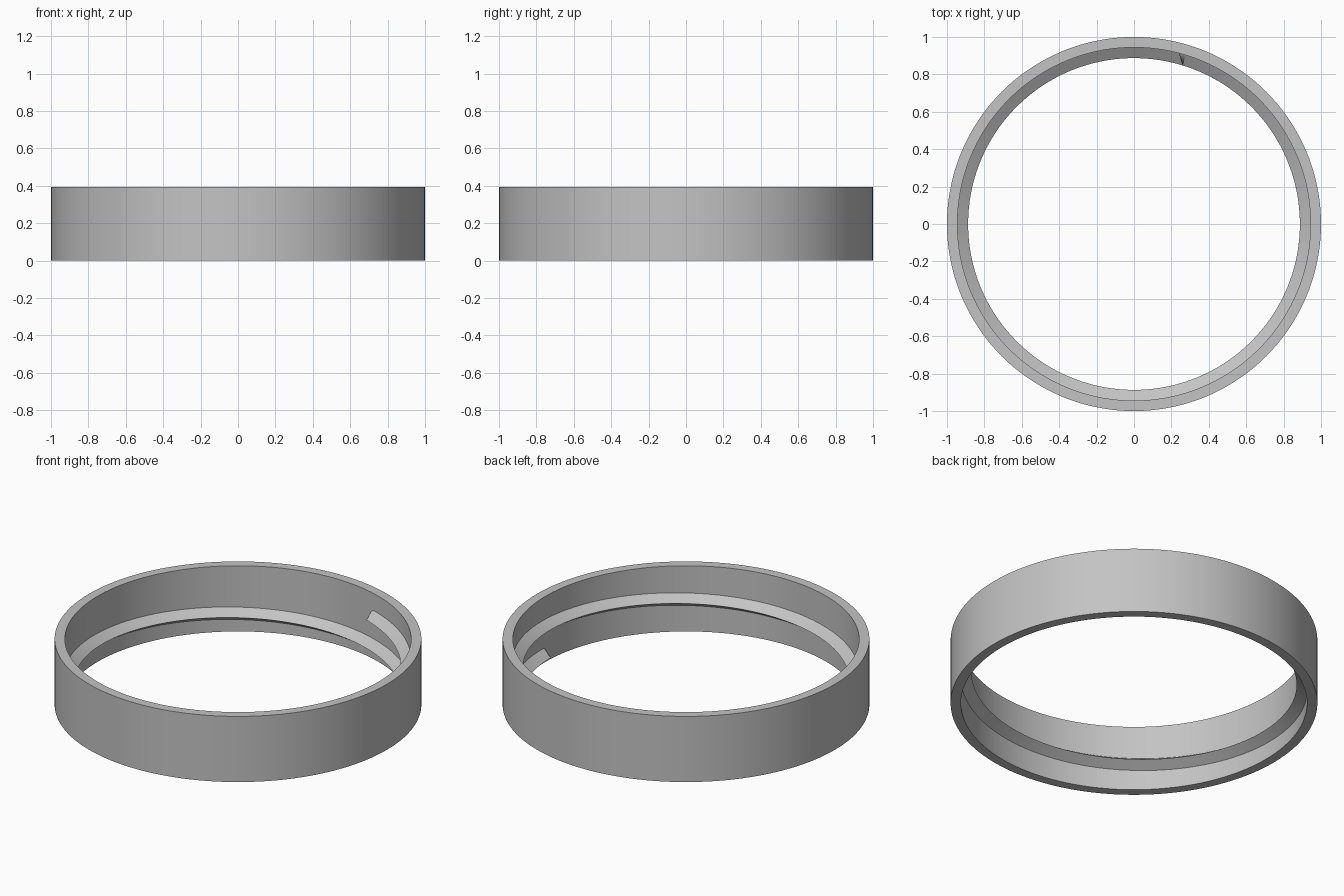
import bpy, bmesh, math
from mathutils import Matrix, Vector

if "Cube" in bpy.data.objects:
    bpy.data.objects.remove(bpy.data.objects["Cube"])

HEIGHT, R_OUT, R_WALL, R_CREST = 0.395, 1.0, 0.944, 0.887
HALF, PITCH, Z0 = 0.0375, 0.17, 0.05      # thread half height, rise per turn, height at 0 degrees
START, END = math.radians(1), math.radians(433)
EMBED = 0.015                             # how far the thread sinks into the wall

grey = bpy.data.materials.new("light grey")
grey.diffuse_color = (0.55, 0.55, 0.55, 1)
grey.use_nodes = True
grey.node_tree.nodes["Principled BSDF"].inputs["Base Color"].default_value = grey.diffuse_color


def finish(name, bm):
    bmesh.ops.recalc_face_normals(bm, faces=bm.faces)
    mesh = bpy.data.meshes.new(name)
    bm.to_mesh(mesh)
    bm.free()
    mesh.materials.append(grey)
    obj = bpy.data.objects.new(name, mesh)
    bpy.context.collection.objects.link(obj)
    bpy.ops.object.select_all(action='DESELECT')
    obj.select_set(True)
    bpy.context.view_layer.objects.active = obj
    bpy.ops.object.shade_smooth_by_angle(angle=math.radians(30))
    return obj


def sweep(name, profile, a0, a1, rise, steps, closed):
    """Sweep a closed (radius, z) profile around the z axis, climbing by rise per turn."""
    bm = bmesh.new()
    rings = []
    for i in range(steps if closed else steps + 1):
        a = a0 + (a1 - a0) * i / steps
        lift = rise * a / math.tau
        rings.append([bm.verts.new((r * math.cos(a), r * math.sin(a), z + lift)) for r, z in profile])
    n = len(profile)
    for i in range(steps):
        p, q = rings[i], rings[(i + 1) % len(rings)]
        for j in range(n):
            k = (j + 1) % n
            bm.faces.new((p[j], p[k], q[k], q[j]))
    if not closed:
        bm.faces.new(rings[0])
        bm.faces.new(rings[-1])
    return finish(name, bm)


# Plain cylindrical band
sweep("ring_wall", [(R_WALL, 0), (R_OUT, 0), (R_OUT, HEIGHT), (R_WALL, HEIGHT)],
      0, math.tau, 0, 144, True)

# Triangular helical ridge on the inside of the band, 1.2 turns
sweep("inner_thread", [(R_WALL + EMBED, Z0 - HALF), (R_WALL, Z0 - HALF), (R_CREST, Z0),
                       (R_WALL, Z0 + HALF), (R_WALL + EMBED, Z0 + HALF)],
      START, END, PITCH, 172, False)

# Conical tips that close both ends of the ridge
for name, a in (("thread_lower_tip", START), ("thread_upper_tip", END)):
    bm = bmesh.new()
    bmesh.ops.create_cone(bm, cap_ends=True, segments=32, radius1=HALF, radius2=0,
                          depth=R_WALL - R_CREST)
    inward = Vector((-math.cos(a), -math.sin(a), 0))
    centre = -inward * (R_WALL + R_CREST) / 2
    centre.z = Z0 + PITCH * a / math.tau
    turn = inward.to_track_quat('Z', 'Y').to_matrix().to_4x4()
    bm.transform(Matrix.Translation(centre) @ turn)
    finish(name, bm)
